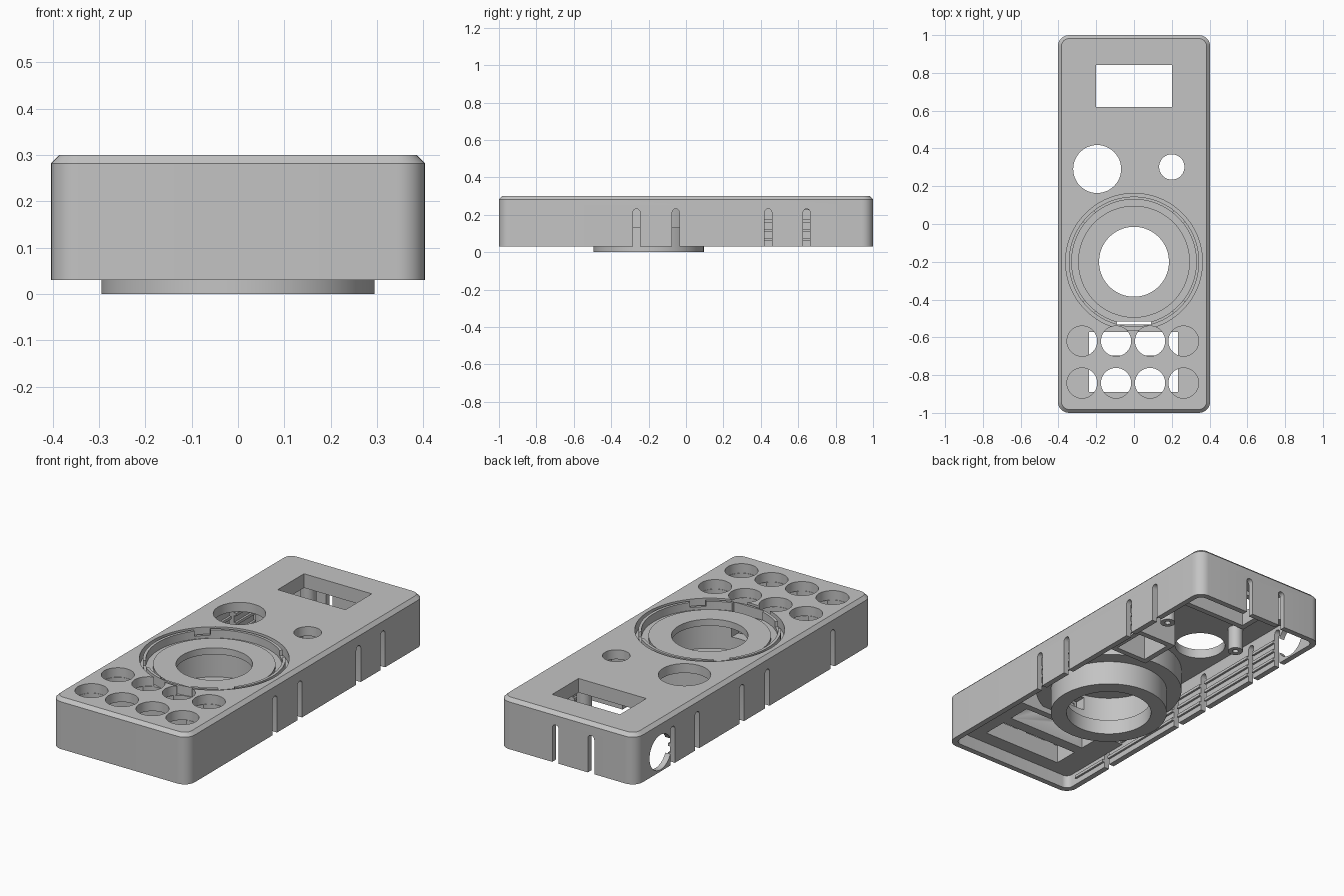
import bpy, bmesh, math
from mathutils import Matrix, Vector

old = bpy.data.objects.get("Cube")
if old:
    bpy.data.objects.remove(old, do_unlink=True)

grey = bpy.data.materials.new("plain grey plastic")
grey.use_nodes = True
grey.diffuse_color = (0.55, 0.55, 0.55, 1)
grey.node_tree.nodes["Principled BSDF"].inputs["Base Color"].default_value = grey.diffuse_color

DIAL_Y = -0.2
TOP = 0.30
BOTTOM = 0.03


def finish(name, bm):
    bmesh.ops.recalc_face_normals(bm, faces=bm.faces)
    mesh = bpy.data.meshes.new(name)
    bm.to_mesh(mesh)
    bm.free()
    mesh.materials.append(grey)
    ob = bpy.data.objects.new(name, mesh)
    bpy.context.collection.objects.link(ob)
    return ob


def box(name, x0, x1, y0, y1, z0, z1, corner=0, chamfer=0):
    bm = bmesh.new()
    size = Vector((x1 - x0, y1 - y0, z1 - z0))
    mid = Vector((x0 + x1, y0 + y1, z0 + z1)) / 2
    bmesh.ops.create_cube(bm, size=1, matrix=Matrix.Translation(mid) @ Matrix.Diagonal(size).to_4x4())
    if corner:
        edges = [e for e in bm.edges if abs(e.verts[0].co.z - e.verts[1].co.z) > 1e-4]
        bmesh.ops.bevel(bm, geom=edges, offset=corner, segments=8, profile=0.5, affect='EDGES')
    if chamfer:
        edges = [e for e in bm.edges if all(v.co.z > z1 - 1e-4 for v in e.verts)]
        bmesh.ops.bevel(bm, geom=edges, offset=chamfer, segments=1, affect='EDGES')
    return finish(name, bm)


def cylinder(name, centre, r, length, axis='Z', sides=48):
    bm = bmesh.new()
    turn = Matrix.Rotation(math.pi / 2, 4, 'Y' if axis == 'X' else 'X') if axis != 'Z' else Matrix()
    bmesh.ops.create_cone(bm, cap_ends=True, segments=sides, radius1=r, radius2=r, depth=length,
                          matrix=Matrix.Translation(centre) @ turn)
    return finish(name, bm)


def lathe(name, profile, y, sides=96):
    # closed (radius, height) profile turned about a vertical axis
    bm = bmesh.new()
    rings = []
    for i in range(sides):
        a = math.tau * i / sides
        rings.append([bm.verts.new((r * math.cos(a), y + r * math.sin(a), z)) for r, z in profile])
    n = len(profile)
    for i in range(sides):
        a, b = rings[i], rings[(i + 1) % sides]
        for k in range(n):
            bm.faces.new((a[k], b[k], b[(k + 1) % n], a[(k + 1) % n]))
    return finish(name, bm)


def cut(ob, tools):
    for tool in tools:
        mod = ob.modifiers.new("cut", 'BOOLEAN')
        mod.operation, mod.solver, mod.object = 'DIFFERENCE', 'EXACT', tool
    bpy.context.view_layer.update()
    result = bpy.data.meshes.new_from_object(ob.evaluated_get(bpy.context.evaluated_depsgraph_get()))
    ob.modifiers.clear()
    ob.data = result
    for tool in tools:
        bpy.data.objects.remove(tool, do_unlink=True)


def button_cutters():
    return [cylinder("button_cut", (x, y, 0.3), 0.08, 0.2)
            for x in (-0.275, -0.095, 0.085, 0.262) for y in (-0.62, -0.842)]


def slot(x, y, along_x):
    # upright vent slot with a round top
    w, deep, z = 0.019, 0.06, 0.213
    if along_x:
        return [box("slot_cut", x - deep, x + deep, y - w, y + w, -0.1, z),
                cylinder("slot_top", (x, y, z), w, 2 * deep, 'X', 16)]
    return [box("slot_cut", x - w, x + w, y - deep, y + deep, -0.1, z),
            cylinder("slot_top", (x, y, z), w, 2 * deep, 'Y', 16)]


# case shell, open underneath
shell = box("case_shell", -0.403, 0.403, -1, 1, BOTTOM, TOP, 0.06, 0.018)
cuts = [box("cavity", -0.373, 0.373, -0.97, 0.97, -0.1, 0.25, 0.035),
        box("display_cut", -0.2, 0.2, 0.62, 0.842, 0.2, 0.4),
        cylinder("large_hole_cut", (-0.195, 0.291, 0.3), 0.127, 0.2),
        cylinder("small_hole_cut", (0.2, 0.302, 0.3), 0.067, 0.2),
        cylinder("dial_cut", (0, DIAL_Y, 0.3), 0.362, 0.2, sides=96),
        cylinder("cable_hole_cut", (-0.4, 0.79, 0.133), 0.093, 0.2, 'X')]
cuts += button_cutters()

# vent slots in both long sides and the back
SLOTS = {1: (-0.265, -0.055, 0.44, 0.645), -1: (-0.66, -0.11, 0.105, 0.482, 0.688)}
for side, places in SLOTS.items():
    for y in places:
        cuts += slot(side * 0.4, y, True)
for x in (-0.14, 0.07):
    cuts += slot(x, 1, False)
cut(shell, cuts)

# dial housing: wide drum, narrower foot, hollow inside, grooved top
dial = lathe("dial_housing", [
    (0.215, 0), (0.295, 0), (0.295, 0.13), (0.37, 0.13), (0.37, 0.249), (0.345, 0.249),
    (0.345, 0.298), (0.33, 0.298), (0.33, 0.255), (0.296, 0.255),
    (0.296, 0.27), (0.185, 0.27), (0.185, 0.235), (0.26, 0.235), (0.26, 0.08), (0.215, 0.08)], DIAL_Y)
dial_cuts = button_cutters()
for i in range(4):
    notch = box("notch_cut", 0.3, 0.4, -0.04, 0.04, 0.27, 0.4)
    notch.data.transform(Matrix.Translation((0, DIAL_Y, 0)) @ Matrix.Rotation(math.pi / 4 + i * math.pi / 2, 4, 'Z'))
    dial_cuts.append(notch)
dial_cuts += [box("front_slit_cut", -0.09, 0.09, -0.532, -0.515, 0.1, 0.4),
              box("wire_cut", -0.05, 0.05, -0.6, -0.4, 0.15, 0.22)]
cut(dial, dial_cuts)

# button frame with two long openings
frame = box("button_frame", -0.372, 0.372, -0.969, -0.537, 0.1, 0.249)
cut(frame, button_cutters() + [
    box("upper_opening", -0.237, 0.233, -0.695, -0.572, 0, 0.4),
    box("lower_opening", -0.237, 0.233, -0.89, -0.755, 0, 0.4)])

# display surround and its screw posts
surround = box("display_surround", -0.23, 0.23, 0.59, 0.872, 0.225, 0.251)
cut(surround, [box("surround_cut", -0.2, 0.2, 0.62, 0.842, 0, 0.4)])
for x in (-0.225, 0.225):
    for y in (0.535, 0.915):
        post = lathe("display_post", [(0.015, 0.12), (0.038, 0.12), (0.038, 0.251), (0.015, 0.251)], 0, 24)
        post.location = (x, y, 0)

# square switch housing under the small hole
housing = box("switch_housing", 0.08, 0.32, 0.185, 0.42, 0.09, 0.251)
cut(housing, [box("switch_cut", 0.11, 0.29, 0.215, 0.39, 0, 0.4)])

# thin rails along the inside of the long walls
for side, places in SLOTS.items():
    for z in (0.06, 0.11, 0.16):
        x0, x1 = sorted((side * 0.362, side * 0.374))
        rail = box("wall_rail", x0, x1, -0.9, 0.69, z, z + 0.015)
        cut(rail, [t for y in places for t in slot(side * 0.4, y, True)])

# crisp edges, smooth curves
bpy.ops.object.select_all(action='DESELECT')
for ob in bpy.context.collection.objects:
    if ob.type == 'MESH' and ob.data.materials and ob.data.materials[0] == grey:
        ob.select_set(True)
        bpy.context.view_layer.objects.active = ob
bpy.ops.object.shade_smooth_by_angle(angle=math.radians(25))
